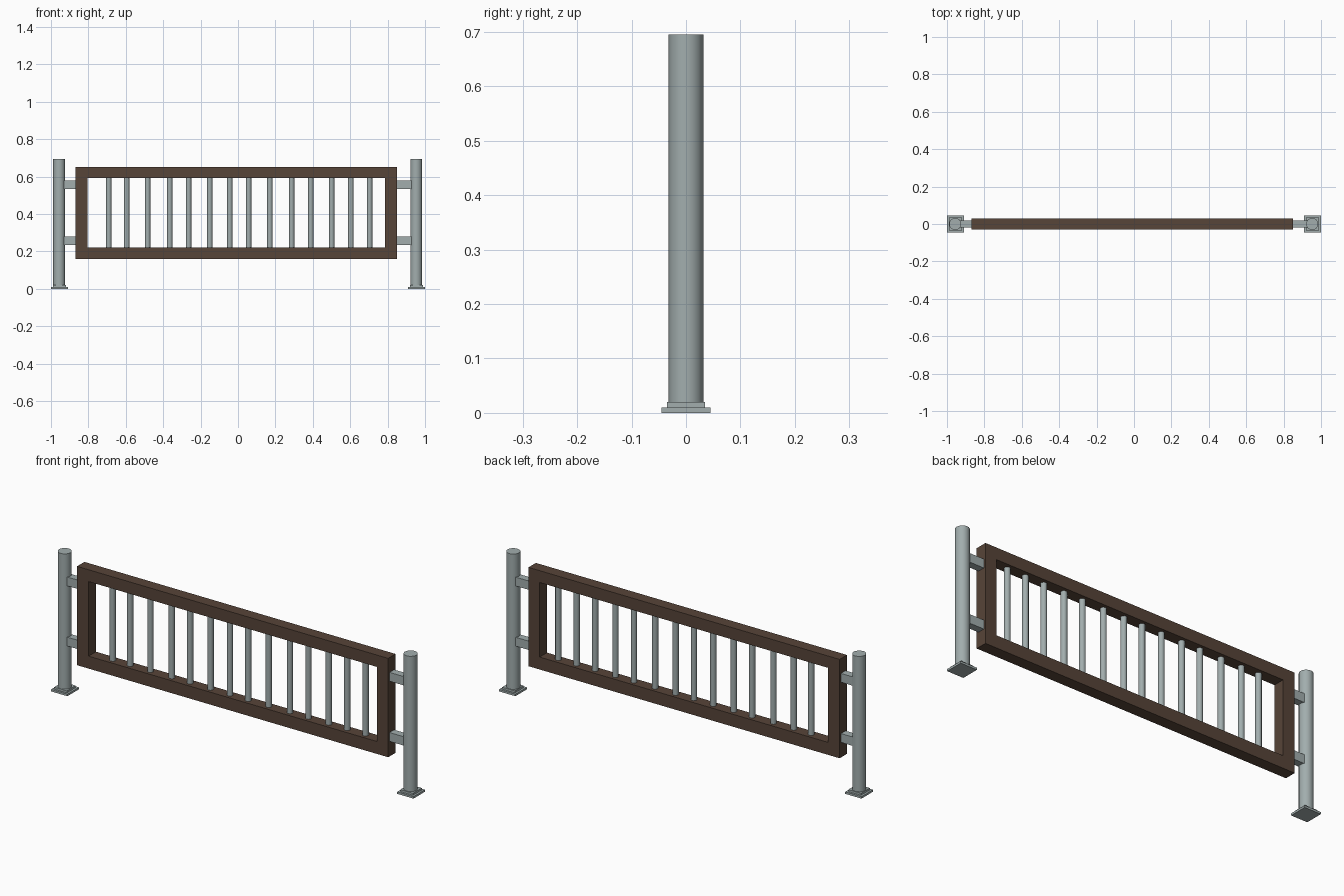
import bpy, bmesh, math

if "Cube" in bpy.data.objects:
    bpy.data.objects.remove(bpy.data.objects["Cube"])


def material(name, rgb):
    m = bpy.data.materials.new(name)
    m.diffuse_color = (*rgb, 1)
    m.use_nodes = True
    m.node_tree.nodes["Principled BSDF"].inputs["Base Color"].default_value = m.diffuse_color
    return m


wood = material("dark_wood", (0.095, 0.058, 0.04))
metal = material("grey_metal", (0.36, 0.42, 0.42))


def box(name, x0, x1, y0, y1, z0, z1, mat):
    bpy.ops.mesh.primitive_cube_add(size=1, location=((x0 + x1) / 2, (y0 + y1) / 2, (z0 + z1) / 2))
    o = bpy.context.object
    o.name = name
    o.scale = (x1 - x0, y1 - y0, z1 - z0)
    bpy.ops.object.transform_apply(location=False, rotation=False, scale=True)
    o.data.materials.append(mat)
    return o


def rod(name, x, r, z0, z1, sides):
    bpy.ops.mesh.primitive_cylinder_add(vertices=sides, radius=r, depth=z1 - z0,
                                        location=(x, 0, (z0 + z1) / 2))
    o = bpy.context.object
    o.name = name
    o.data.materials.append(metal)
    bpy.ops.object.shade_smooth_by_angle(angle=math.radians(35))
    return o


# Wooden frame: one closed rectangular ring
def ring(name, outer, inner, y):
    def corners(bm, rect, yy):
        x0, x1, z0, z1 = rect
        return [bm.verts.new((x, yy, z)) for x, z in ((x0, z0), (x1, z0), (x1, z1), (x0, z1))]
    bm = bmesh.new()
    loops = [corners(bm, outer, -y), corners(bm, inner, -y), corners(bm, inner, y), corners(bm, outer, y)]
    for a, b in zip(loops, loops[1:] + loops[:1]):
        for i in range(4):
            j = (i + 1) % 4
            bm.faces.new((a[i], a[j], b[j], b[i]))
    bmesh.ops.recalc_face_normals(bm, faces=bm.faces)
    me = bpy.data.meshes.new(name)
    bm.to_mesh(me)
    bm.free()
    me.materials.append(wood)
    o = bpy.data.objects.new(name, me)
    bpy.context.collection.objects.link(o)


ring("wood_frame", (-0.868, 0.849, 0.16, 0.653), (-0.804, 0.787, 0.222, 0.594), 0.029)

# Posts with stepped base plates, and brackets joining them to the frame
for side, px, edge in (("left", -0.956, -0.868), ("right", 0.953, 0.849)):
    rod(side + "_post", px, 0.032, 0.02, 0.695, 16)
    cx = math.copysign(0.955, px)
    box(side + "_base_plate", cx - 0.045, cx + 0.045, -0.045, 0.045, 0, 0.01, metal)
    box(side + "_base_step", cx - 0.035, cx + 0.035, -0.035, 0.035, 0.01, 0.02, metal)
    a, b = sorted((math.copysign(0.931, px), edge))
    for level, z in (("lower", 0.257), ("upper", 0.557)):
        box(f"{side}_{level}_bracket", a, b, -0.018, 0.018, z - 0.022, z + 0.022, metal)

# Balusters, slightly uneven spacing
for i, x in enumerate((-0.691, -0.595, -0.483, -0.365, -0.264, -0.151, -0.044,
                       0.057, 0.17, 0.287, 0.389, 0.501, 0.603, 0.704)):
    rod(f"baluster_{i + 1}", x, 0.0145, 0.222, 0.594, 12)
